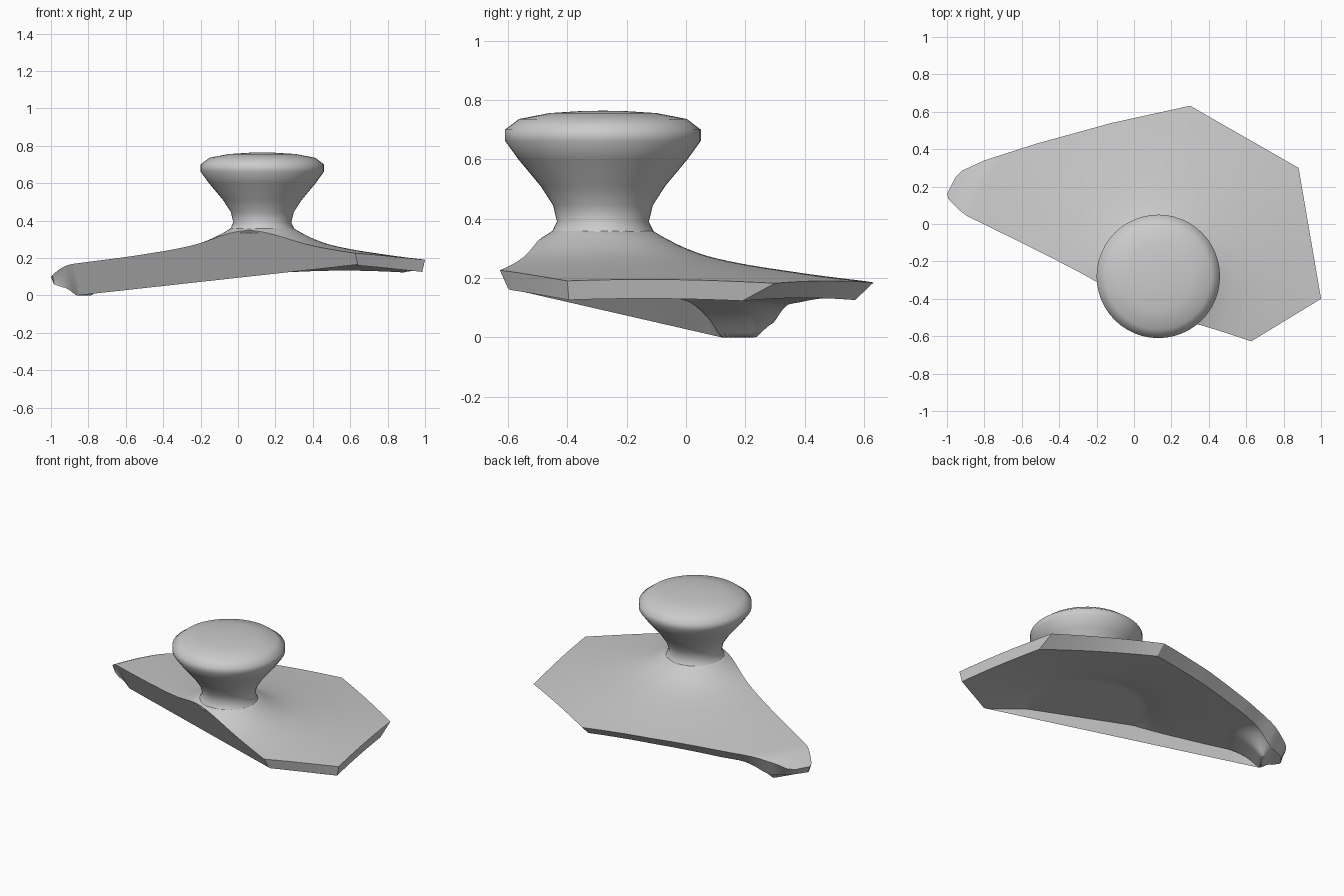
import bpy, bmesh, math
from mathutils import Vector

if "Cube" in bpy.data.objects:
    bpy.data.objects.remove(bpy.data.objects["Cube"])

KNOB = Vector((0.13, -0.28))
NU, NV = 100, 30


def curve(keys, t, smooth=False):
    """Interpolate (t, values...) keys, linearly or with smooth tangents."""
    t = min(max(t, keys[0][0]), keys[-1][0])
    i = 0
    while i < len(keys) - 2 and t > keys[i + 1][0] + 1e-9:
        i += 1
    a, b = keys[i], keys[i + 1]
    h = b[0] - a[0]
    s = (t - a[0]) / h
    if not smooth:
        return Vector([p + (q - p) * s for p, q in zip(a[1:], b[1:])])

    def slope(k):
        lo, hi = keys[max(k - 1, 0)], keys[min(k + 1, len(keys) - 1)]
        return (hi[1] - lo[1]) / (hi[0] - lo[0])
    return ((2*s**3 - 3*s*s + 1) * a[1] + (s**3 - 2*s*s + s) * h * slope(i)
            + (3*s*s - 2*s**3) * b[1] + (s**3 - s*s) * h * slope(i + 1))


# Plate height falls away with distance from the knob
FLARE = [(0.16, .365), (0.20, .34), (0.28, .30), (0.36, .272), (0.48, .246), (0.6, .227),
         (0.74, .207), (0.88, .19), (1.0, .176), (1.09, .163), (1.15, .138), (1.21, .10)]


def top_z(p):
    return curve(FLARE, (Vector(p[:2]) - KNOB).length, True)


# Underside: parallel to the top, dipping to a foot at the left tip
FOOT_A, FOOT_B = Vector((-0.86, 0.125)), Vector((-0.79, 0.23))


def bottom_z(p):
    p = Vector(p[:2])
    z = max(min(top_z(p) - 0.066, 0.21), 0.07)
    d = FOOT_B - FOOT_A
    s = min(max((p - FOOT_A).dot(d) / d.length_squared, 0), 1)
    r = max((p - FOOT_A - d * s).length - 0.008, 0)
    return z * (1 - max(1 - r / 0.2, 0) ** 2.1)


# Outlines as (parameter, x, y[, z])
BACK_TOP = [(0, -1, .16), (.04, -.955, .25), (.08, -.92, .285), (.16, -.8, .34),
            (.3, -.52, .43), (.46, -.12, .54), (.62, .3, .632), (.8, .88, .30), (1, 1, -.4)]
BACK_LOW = [(0, -.985, .165), (.04, -.935, .225), (.08, -.89, .25), (.16, -.79, .295),
            (.3, -.52, .385), (.46, -.12, .485), (.62, .3, .57), (.8, .885, .19), (1, .985, -.395)]
FRONT_LOW = [(0, -.985, .15, .075), (.04, -.945, .13, .068), (.08, -.86, .12, 0), (1, .64, -.6, .165)]
OUT = Vector((-0.44, -0.9, 0))

bm = bmesh.new()
top, low, edge = [], [], []
for i in range(NU + 1):
    u = i / NU
    line = curve(FRONT_LOW, u)
    # leaning front face: find where it meets the top surface
    front = line.copy()
    for _ in range(12):
        h = top_z(front)
        front = line + OUT * 0.5 * (h - line.z)
    front.z = top_z(front)
    # where the underside meets the back of the front face
    f = 0
    for _ in range(12):
        q = line.lerp(front, f)
        f = min(max((bottom_z(q) - line.z) / (front.z - line.z), 0), 0.9)
    inner = line.lerp(front, f) - OUT * 0.012 * min(f * 3, 1)
    bt, bl = curve(BACK_TOP, u), curve(BACK_LOW, u)
    rt, rl = [], []
    for j in range(NV + 1):
        v = j / NV
        a = front.xy.lerp(bt, v)
        b = inner.xy.lerp(bl, v)
        rt.append(bm.verts.new((a.x, a.y, top_z(a))))
        zb = inner.z if j == 0 else bottom_z(b)
        rl.append(bm.verts.new((b.x, b.y, zb)))
    top.append(rt)
    low.append(rl)
    edge.append(bm.verts.new(line))

for i in range(NU):
    k = i + 1
    for j in range(NV):
        bm.faces.new((top[i][j], top[k][j], top[k][j + 1], top[i][j + 1]))
        bm.faces.new((low[i][j], low[i][j + 1], low[k][j + 1], low[k][j]))
    bm.faces.new((top[i][-1], top[k][-1], low[k][-1], low[i][-1]))   # back rim
    bm.faces.new((edge[i], edge[k], top[k][0], top[i][0]))           # front face
    bm.faces.new((edge[i], low[i][0], low[k][0], edge[k]))           # inner strip
for i in (0, NU):
    for j in range(NV):
        bm.faces.new((top[i][j], top[i][j + 1], low[i][j + 1], low[i][j]))
    bm.faces.new((top[i][0], low[i][0], edge[i]))
bmesh.ops.remove_doubles(bm, verts=bm.verts, dist=1e-4)
bmesh.ops.recalc_face_normals(bm, faces=bm.faces)


def finish(bm, name, angle):
    me = bpy.data.meshes.new(name)
    bm.to_mesh(me)
    bm.free()
    ob = bpy.data.objects.new(name, me)
    bpy.context.collection.objects.link(ob)
    bpy.ops.object.select_all(action='DESELECT')
    ob.select_set(True)
    bpy.context.view_layer.objects.active = ob
    bpy.ops.object.shade_smooth_by_angle(angle=math.radians(angle))
    return ob


finish(bm, "plate", 30)

# Knob: lathed profile
PROFILE = [(.19, .335), (.172, .355), (.155, .39), (.168, .445), (.21, .51), (.285, .60),
           (.33, .662), (.33, .70), (.283, .736), (.18, .756), (.07, .763), (0, .764)]
bm = bmesh.new()
vs = [bm.verts.new((KNOB.x + r, KNOB.y, z)) for r, z in PROFILE]
es = [bm.edges.new(p) for p in zip(vs, vs[1:])]
bmesh.ops.spin(bm, geom=vs + es, cent=(KNOB.x, KNOB.y, 0), axis=(0, 0, 1),
               angle=math.tau, steps=48, use_merge=True)
bmesh.ops.remove_doubles(bm, verts=bm.verts, dist=1e-4)
bmesh.ops.recalc_face_normals(bm, faces=bm.faces)
finish(bm, "knob", 60)
